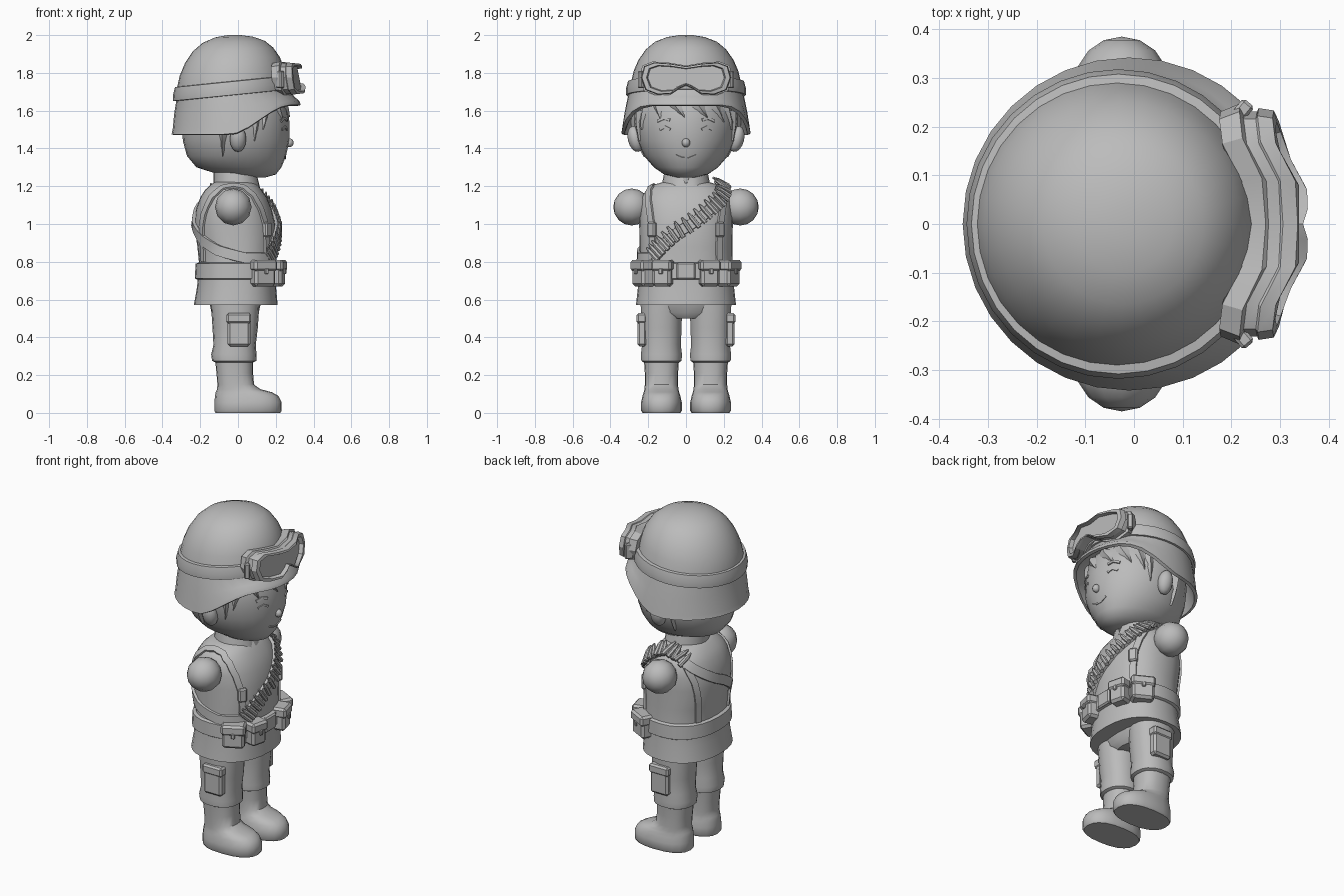
import bpy, bmesh, math
from mathutils import Vector, Matrix

if "Cube" in bpy.data.objects:
    bpy.data.objects.remove(bpy.data.objects["Cube"])

grey = bpy.data.materials.new("plain_grey")
grey.diffuse_color = (0.5, 0.5, 0.5, 1)
grey.use_nodes = True
grey.node_tree.nodes["Principled BSDF"].inputs["Base Color"].default_value = grey.diffuse_color


def finish(name, bm, angle=38):
    bmesh.ops.recalc_face_normals(bm, faces=bm.faces[:])
    me = bpy.data.meshes.new(name)
    bm.to_mesh(me)
    bm.free()
    me.materials.append(grey)
    me.shade_smooth()
    me.set_sharp_from_angle(angle=math.radians(angle))
    ob = bpy.data.objects.new(name, me)
    bpy.context.collection.objects.link(ob)
    return ob


def skin(name, loops, caps=True, closed=False, angle=38):
    """Bridge a list of equal-length point loops."""
    bm = bmesh.new()
    rings = [[bm.verts.new(p) for p in loop] for loop in loops]
    n = len(rings[0])
    pairs = list(zip(rings, rings[1:])) + ([(rings[-1], rings[0])] if closed else [])
    for a, b in pairs:
        for i in range(n):
            j = (i + 1) % n
            bm.faces.new((a[i], a[j], b[j], b[i]))
    if caps and not closed:
        bm.faces.new(rings[0])
        bm.faces.new(rings[-1])
    return finish(name, bm, angle)


def spow(v, p):
    return math.copysign(abs(v) ** p, v)


def ring_point(r, a, off=0.0, power=2.0, cy=0.0):
    z, cx, rx, ry = r
    e = 2.0 / power
    return Vector((cx + (rx + off) * spow(math.cos(a), e),
                   cy + (ry + off) * spow(math.sin(a), e), z))


def loft(name, table, seg=24, power=2.0, cy=0.0, angle=38):
    return skin(name, [[ring_point(r, math.tau * i / seg, 0, power, cy) for i in range(seg)]
                       for r in table], angle=angle)


def at_height(table, z):
    z = min(max(z, table[0][0]), table[-1][0])
    for a, b in zip(table, table[1:]):
        if z <= b[0]:
            t = (z - a[0]) / (b[0] - a[0])
            return [u + (v - u) * t for u, v in zip(a, b)]


def surf(table, a, z, off=0.0, power=2.0):
    """Point on a lofted body and its outward normal."""
    f = lambda aa, zz: ring_point(at_height(table, zz), aa, 0, power)
    da = f(a + .04, z) - f(a - .04, z)
    dz = f(a, z + .015) - f(a, z - .015)
    n = da.cross(dz).normalized()
    return f(a, z) + n * off, n


def strap(name, pts, width, thick):
    """Flat ribbon along (point, normal) pairs."""
    loops = []
    for i, (p, n) in enumerate(pts):
        t = (pts[min(i + 1, len(pts) - 1)][0] - pts[max(i - 1, 0)][0]).normalized()
        w = t.cross(n).normalized() * width / 2
        loops.append([p - w - n * .015, p + w - n * .015, p + w * .9 + n * thick, p - w * .9 + n * thick])
    return skin(name, loops)


def box(name, c, size, rotz=0.0, bevel=.012, tilt=0.0):
    bm = bmesh.new()
    bmesh.ops.create_cube(bm, size=1)
    bmesh.ops.scale(bm, vec=size, verts=bm.verts)
    bmesh.ops.bevel(bm, geom=bm.edges[:], offset=bevel, segments=1, affect='EDGES')
    bm.transform(Matrix.Translation(c) @ Matrix.Rotation(rotz, 4, 'Z') @ Matrix.Rotation(tilt, 4, 'Y'))
    return finish(name, bm, 30)


def ball(name, c, radii, seg=14, rings=9, rot=None):
    bm = bmesh.new()
    bmesh.ops.create_uvsphere(bm, u_segments=seg, v_segments=rings, radius=1)
    bmesh.ops.scale(bm, vec=radii, verts=bm.verts)
    bm.transform(Matrix.Translation(c) @ (rot or Matrix()))
    return finish(name, bm, 60)


def smooth_path(keys, steps):
    """Interpolate (degrees, z) keys."""
    out = []
    for (a0, z0), (a1, z1) in zip(keys, keys[1:]):
        out += [(math.radians(a0 + (a1 - a0) * k / steps), z0 + (z1 - z0) * k / steps) for k in range(steps)]
    return out + [(math.radians(keys[-1][0]), keys[-1][1])]


# Jacket body with flared hem, and collar
TORSO = [(.57, -.012, .222, .265), (.66, -.008, .21, .255), (.78, -.005, .2, .248), (.88, -.008, .207, .245),
         (1.0, -.018, .215, .248), (1.08, -.022, .2, .248), (1.14, -.023, .177, .238), (1.18, -.025, .15, .21),
         (1.21, -.02, .122, .165), (1.225, -.02, .1, .11)]
loft("jacket", TORSO, 28, 2.3)
loft("neck", [(1.15, -.015, .1, .1), (1.32, 0, .1, .1)], 18)
N = 24
collar = []
for z, r, o in ((1.18, .125, .02), (1.275, .115, 0), (1.27, .1, 0), (1.2, .1, 0)):
    collar.append([Vector((-.015 + r * math.cos(a) + o * .5, (r + o * .4) * math.sin(a),
                           z - (.07 if abs(math.cos(a / 2)) > .995 and z > 1.25 else 0)))
                   for a in (math.tau * i / N for i in range(N))])
skin("collar", collar, caps=False)

# Belt, buckle and pouches
loft("belt", [(.705, -.007, .208, .255), (.712, -.007, .222, .266), (.79, -.005, .219, .264), (.797, -.005, .2, .25)], 28, 2.3)
box("buckle", (.213, 0, .75), (.024, .1, .09), bevel=.008)
for s in (-1, 1):
    for c, rot, w in (((.2, .122 * s, 0), 14, .1), ((.128, .222 * s, 0), 62, .125)):
        rz = math.radians(rot * s)
        out = Vector((math.cos(rz), math.sin(rz), 0))
        box("pouch", Vector(c) + Vector((0, 0, .735)), (.085, w, .13), rz, .014)
        box("pouch_flap", Vector(c) + out * .006 + Vector((0, 0, .78)), (.09, w + .012, .06), rz, .012)
        box("pouch_stud", Vector(c) + out * .05 + Vector((0, 0, .75)), (.012, .022, .03), rz, .004)

# Shoulder harness straps, running front and back
for s in (-1, 1):
    keys = [(42, .8), (42, .9), (44, 1.0), (48, 1.08), (56, 1.15), (70, 1.19), (90, 1.2), (112, 1.19), (128, 1.14),
            (138, 1.05), (145, .92), (148, .8)]
    strap("harness", [surf(TORSO, a * s, z, 0, 2.3) for a, z in smooth_path(keys, 2)], .04, .01)
    p, n = surf(TORSO, math.radians(42 * s), .97, .008, 2.3)
    box("harness_clip", p, (.03, .05, .08), math.atan2(n.y, n.x), .008)

# Cartridge sash: plain band all round, cartridges across the chest and shoulder
keys = [(-42, .82), (-30, .87), (-12, .94), (8, 1.01), (28, 1.08), (48, 1.14), (66, 1.185), (88, 1.2),
        (115, 1.185), (138, 1.13), (165, 1.06), (190, .99), (215, .92), (245, .86), (280, .82), (318, .82)]
sash = [surf(TORSO, a, z, 0, 2.3) for a, z in smooth_path(keys, 3)]
strap("sash", sash, .06, .014)
front = sash[1:27]
for i in range(len(front) - 1):
    p, n = front[i]
    t = (front[i + 1][0] - p).normalized()
    w = t.cross(n).normalized()
    m = Matrix((t, n, w)).transposed().to_4x4()
    bm = bmesh.new()
    bmesh.ops.create_cone(bm, segments=7, radius1=.013, radius2=.013, depth=.07, cap_ends=True,
                          matrix=Matrix.Translation((0, 0, .005)))
    bmesh.ops.create_cone(bm, segments=7, radius1=.005, radius2=.012, depth=.03, cap_ends=True,
                          matrix=Matrix.Translation((0, 0, -.043)))
    bm.transform(Matrix.Translation(p + n * .022) @ m)
    finish("cartridge", bm)

# Rounded shoulder stubs
for s in (-1, 1):
    ball("shoulder", (-.025, .287 * s, 1.09), (.097, .098, .098), 12, 8, Matrix.Rotation(math.pi / 2, 4, 'X'))

# Trousers, side pockets and boots
loft("trouser_seat", [(.5, -.015, .1, .1), (.53, -.015, .125, .2), (.6, -.015, .14, .24)], 20, 2.3)
for s in (-1, 1):
    y = .13 * s
    loft("trouser_leg", [(.265, -.02, .095, .09), (.275, -.02, .117, .108), (.31, -.022, .12, .11), (.36, -.018, .112, .104),
                         (.45, -.015, .12, .108), (.6, -.015, .13, .112)], 18, 2.3, y)
    loft("boot", [(0, .052, .172, .1), (.012, .053, .178, .108), (.055, .053, .178, .108), (.09, .046, .168, .1),
                  (.11, .03, .148, .094), (.125, .004, .115, .09), (.15, -.012, .097, .088),
                  (.21, -.017, .097, .088), (.27, -.02, .1, .092)], 20, 2.4, y)
    box("leg_pocket", (.005, .232 * s, .435), (.12, .05, .165), bevel=.012)
    box("pocket_flap", (.005, .235 * s, .5), (.13, .055, .055), bevel=.01)

# Head with ears, nose and shut eyes
HEAD = [(1.245, .09, .05, .04), (1.262, .05, .15, .115), (1.3, .005, .225, .17), (1.36, -.008, .262, .222),
        (1.44, -.01, .282, .258), (1.54, -.012, .285, .275), (1.65, -.012, .265, .265), (1.75, -.012, .2, .2)]
loft("head", HEAD, 28, angle=60)
ball("nose", (.27, 0, 1.43), (.025, .022, .024), 8, 6)
for s in (-1, 1):
    ball("ear", (0, .268 * s, 1.45), (.045, .04, .07), 10, 8, Matrix.Rotation(-.25 * s, 4, 'X'))
    strap("eye", [surf(HEAD, s * math.radians(a), z) for a, z in ((18, 1.5), (24, 1.515), (31, 1.5))], .014, .005)
    strap("brow", [surf(HEAD, s * math.radians(a), z) for a, z in ((18, 1.55), (25, 1.56), (33, 1.545))], .016, .006)
strap("mouth", [surf(HEAD, math.radians(a), z) for a, z in ((-14, 1.365), (-6, 1.35), (4, 1.348), (14, 1.365))], .01, .005)


# Hair locks: tapering strands lying on the head
def lock(a0, z0, a1, z1, w, lift=.018):
    loops = []
    for k in range(5):
        t = k / 4
        p, n = surf(HEAD, math.radians(a0 + (a1 - a0) * t), z0 + (z1 - z0) * t)
        side = Vector((0, 0, 1)).cross(n).normalized() * w * (1 - t ** 1.6 * .95) / 2
        loops.append([p - side - n * .01, p + side - n * .01, p + n * lift * (1 - t * .6)])
    skin("hair_lock", loops)


for a0, a1, z1, w in ((-38, -30, 1.56, .1), (-18, -2, 1.565, .11), (8, 24, 1.56, .12), (30, 46, 1.54, .11),
                      (50, 62, 1.5, .09), (-52, -60, 1.5, .09)):
    lock(a0, 1.66, a1, z1, w)
for s in (-1, 1):
    lock(66 * s, 1.6, 70 * s, 1.44, .07)
    lock(102 * s, 1.58, 106 * s, 1.36, .08, .03)

# Helmet: dome, stepped skirt, rim rising over the face, hollow underside
S = 32


def helmet_ring(z, cx, rx, ry, tilt=0.0, rim=0.0):
    out = []
    for i in range(S):
        a = math.tau * i / S
        x = cx + rx * math.cos(a)
        t = min(max((x + .05) / .33, 0), 1)
        out.append(Vector((x, ry * math.sin(a), z + tilt * x + rim * t * t * (3 - 2 * t))))
    return out


dome = [(2.0, -.02, .035, .035), (1.99, -.02, .1, .1), (1.965, -.023, .165, .165), (1.925, -.027, .213, .213),
        (1.87, -.03, .251, .252), (1.81, -.033, .276, .278), (1.745, -.035, .29, .293)]
loops = [helmet_ring(*d, tilt=.1 * k / 6) for k, d in enumerate(dome)]
loops += [helmet_ring(1.69, -.03, .296, .305, .1), helmet_ring(1.6, -.02, .318, .323, .05, .06),
          helmet_ring(1.5, -.01, .336, .338, 0, .15), helmet_ring(1.475, -.01, .342, .342, 0, .155),
          helmet_ring(1.47, -.01, .325, .325, 0, .155), helmet_ring(1.56, -.012, .295, .295, 0, .09),
          helmet_ring(1.68, -.012, .25, .25)]
skin("helmet", loops, angle=35)
band = [helmet_ring(z, -.032, r, r + .006, .1) for z, r in
        ((1.683, .29), (1.686, .311), (1.718, .312), (1.757, .302), (1.76, .28))]
skin("goggle_band", band, caps=False, closed=True, angle=30)

# Goggles: bent frame with a recessed lens
half = [(0, 1.835), (.09, 1.85), (.17, 1.855), (.222, 1.835), (.238, 1.775), (.215, 1.71), (.15, 1.685),
        (.08, 1.69), (.035, 1.72), (0, 1.735)]
outline = half + [(-y, z) for y, z in half[-2:0:-1]]


def goggle_loop(depth, scale):
    out = []
    for y, z in outline:
        yy, zz = y * scale, 1.775 + (z - 1.775) * (1 - (1 - scale) * 1.6)
        out.append(Vector((.332 + depth - 1.15 * yy * yy + .012 * math.sin(abs(yy) * 30) - .1 * (zz - 1.775), yy, zz)))
    return out


skin("goggles", [goggle_loop(d, s) for d, s in ((-.1, .97), (-.055, 1.04), (-.05, .97), (-.025, .97),
                                                 (-.02, 1.0), (.01, .98), (.012, .88), (-.012, .85))], angle=25)
for s in (-1, 1):
    box("goggle_hinge", (.222, .232 * s, 1.765), (.045, .03, .09), math.radians(50 * s), .006)
